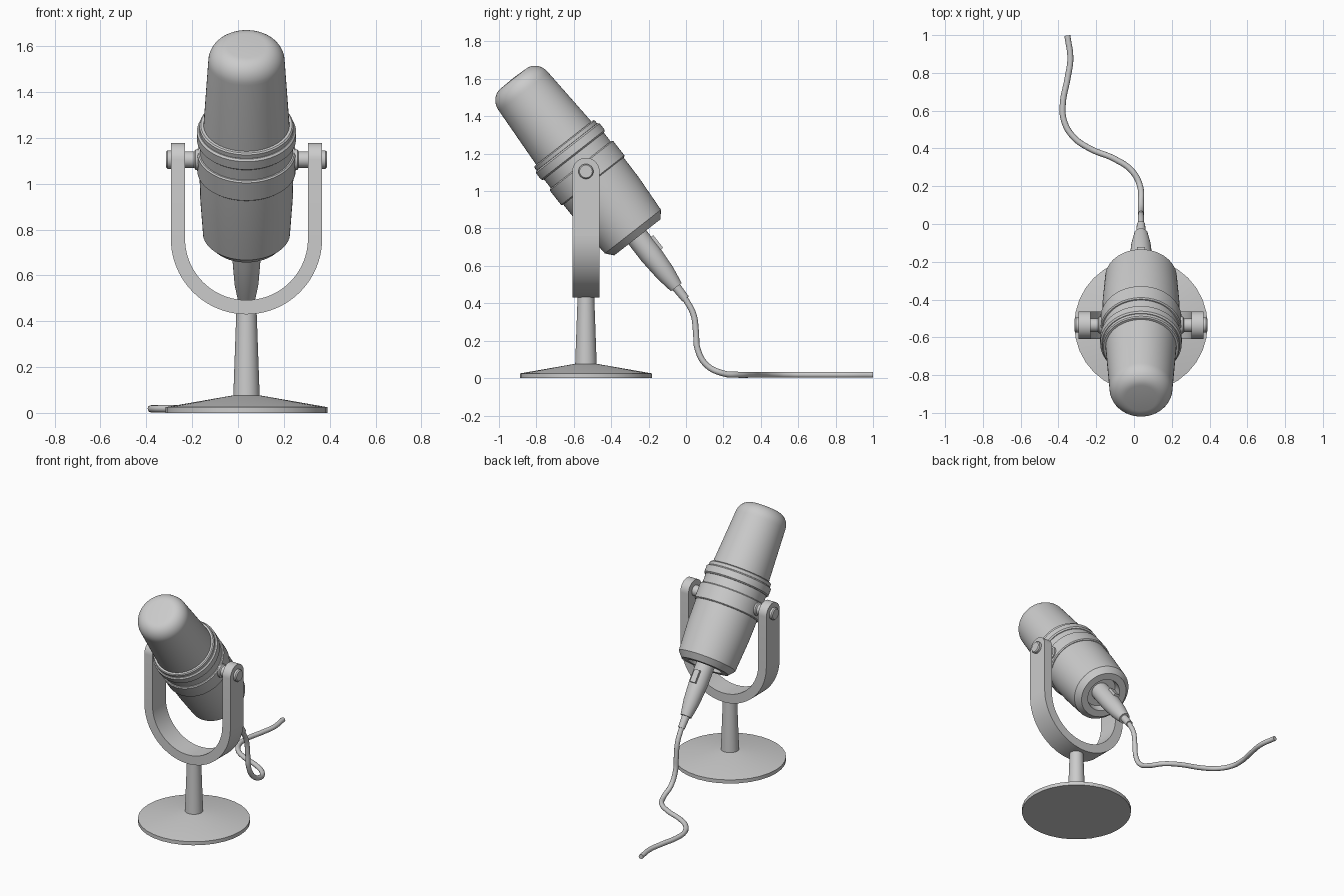
import bpy, bmesh
from math import sin, cos, pi, radians
from mathutils import Matrix, Vector

cube = bpy.data.objects.get("Cube")
if cube:
    bpy.data.objects.remove(cube, do_unlink=True)

grey = bpy.data.materials.new("plain_grey")
grey.use_nodes = True
grey.diffuse_color = (0.6, 0.6, 0.6, 1)
grey.node_tree.nodes["Principled BSDF"].inputs["Base Color"].default_value = (0.6, 0.6, 0.6, 1)

CX, CY, PIVOT_Z = 0.037, -0.535, 1.105
STAND = Matrix.Translation((CX, CY, 0))
PIVOT = Matrix.Translation((CX, CY, PIVOT_Z))
TILT = PIVOT @ Matrix.Rotation(radians(38), 4, 'X')


def smooth(obj, angle=30):
    bpy.ops.object.select_all(action='DESELECT')
    obj.select_set(True)
    bpy.context.view_layer.objects.active = obj
    bpy.ops.object.shade_smooth_by_angle(angle=radians(angle))


def finish(name, bm, matrix):
    bmesh.ops.remove_doubles(bm, verts=bm.verts, dist=1e-5)
    bmesh.ops.recalc_face_normals(bm, faces=bm.faces)
    bm.transform(matrix)
    mesh = bpy.data.meshes.new(name)
    bm.to_mesh(mesh)
    bm.free()
    mesh.materials.append(grey)
    obj = bpy.data.objects.new(name, mesh)
    bpy.context.collection.objects.link(obj)
    smooth(obj)
    return obj


def lathe(name, profile, matrix, sides=64):
    """Spin (radius, height) points around local z."""
    bm = bmesh.new()
    verts = [bm.verts.new((r, 0, h)) for r, h in profile]
    edges = [bm.edges.new(pair) for pair in zip(verts, verts[1:])]
    bmesh.ops.spin(bm, geom=verts + edges, cent=(0, 0, 0), axis=(0, 0, 1),
                   angle=2 * pi, steps=sides, use_merge=True)
    return finish(name, bm, matrix)


def prism(name, points, offset, matrix):
    """Extrude a flat outline along the offset vector."""
    bm = bmesh.new()
    face = bm.faces.new([bm.verts.new(p) for p in points])
    top = bmesh.ops.extrude_face_region(bm, geom=[face])["geom"]
    bmesh.ops.translate(bm, vec=Vector(offset),
                        verts=[g for g in top if isinstance(g, bmesh.types.BMVert)])
    return finish(name, bm, matrix)


def ring(r, low, high, bevel=0.008, inner=0.15):
    """Profile of a band with softened edges."""
    return [(inner, low), (r - bevel, low), (r, low + bevel),
            (r, high - bevel), (r - bevel, high), (inner, high)]


# Base and post
lathe("base", [(0, 0), (0.353, 0), (0.353, 0.025), (0.055, 0.077), (0, 0.077)], STAND, 32)
lathe("post", [(0, 0.06), (0.058, 0.06), (0.044, 0.45), (0, 0.45)], STAND, 32)

# Yoke: half-round cradle and two arms with rounded tops
OUT, INN, ARC_Z, HALF = 0.33, 0.268, 0.76, 0.073
turn = [pi + pi * i / 40 for i in range(41)]
outline = [(OUT * cos(a), -HALF, ARC_Z + OUT * sin(a)) for a in turn]
outline += [(INN * cos(a), -HALF, ARC_Z + INN * sin(a)) for a in reversed(turn)]
prism("yoke_cradle", outline, (0, 2 * HALF, 0), STAND)
cap = [pi * i / 20 for i in range(21)]
for side, label in ((1, "left"), (-1, "right")):
    arm = [(side * INN, HALF * cos(a), PIVOT_Z + HALF * sin(a)) for a in cap]
    arm += [(side * INN, -HALF, ARC_Z), (side * INN, HALF, ARC_Z)]
    prism(label + "_yoke_arm", arm, (side * (OUT - INN), 0, 0), STAND)
    # Pivot pin with collar and outer knob
    pin = [(0, 0.18), (0.045, 0.18), (0.045, 0.222), (0.036, 0.228), (0.036, 0.325),
           (0.04, 0.325), (0.04, 0.344), (0.034, 0.351), (0, 0.351)]
    lathe(label + "_pivot_pin", pin, PIVOT @ Matrix.Rotation(side * pi / 2, 4, 'Y'), 32)

# Microphone head with a rounded crown
crown = [(0.085 + 0.082 * cos(a), 0.54 + 0.09 * sin(a)) for a in (pi * i / 20 for i in range(11))]
lathe("head", [(0, 0.1), (0.19, 0.1), (0.187, 0.2)] + crown + [(0, 0.633)], TILT)

# Bands around the middle
lathe("upper_ring", ring(0.216, 0.105, 0.165), TILT)
lathe("upper_ring_lip", ring(0.205, 0.16, 0.192, 0.006), TILT)
lathe("groove", ring(0.203, 0.03, 0.11, 0.002), TILT)
lathe("mount_band", ring(0.215, -0.065, 0.045, 0.006), TILT)

# Lower body with a recessed socket in its end
lathe("lower_body", [(0, -0.04), (0.205, -0.04), (0.203, -0.2), (0.19, -0.408),
                     (0.157, -0.447), (0.112, -0.447), (0.105, -0.39), (0, -0.39)], TILT)

# Cable connector, latch and strain relief
lathe("connector", [(0, -0.38), (0.06, -0.38), (0.061, -0.56), (0.052, -0.69),
                    (0.036, -0.785), (0, -0.785)], TILT, 32)
lathe("strain_relief", [(0, -0.77), (0.026, -0.77), (0.022, -0.865), (0, -0.865)], TILT, 24)
prism("connector_latch", [(-0.02, 0.04, -0.49), (0.02, 0.04, -0.49),
                          (0.02, 0.04, -0.575), (-0.02, 0.04, -0.575)], (0, 0.034, 0), TILT)

# Cable hanging down and winding across the floor
path = [(0.037, -0.01, 0.435), (0.037, 0.04, 0.34), (0.037, 0.053, 0.25),
        (0.037, 0.062, 0.155), (0.037, 0.11, 0.07), (0.032, 0.2, 0.025),
        (-0.01, 0.28, 0.018), (-0.1, 0.343, 0.018), (-0.235, 0.4, 0.018),
        (-0.32, 0.46, 0.018), (-0.37, 0.545, 0.018), (-0.377, 0.635, 0.018),
        (-0.352, 0.77, 0.018), (-0.337, 0.875, 0.018), (-0.353, 0.998, 0.018)]
curve = bpy.data.curves.new("cable", 'CURVE')
curve.dimensions = '3D'
curve.bevel_depth = 0.016
curve.bevel_resolution = 4
curve.resolution_u = 8
curve.use_fill_caps = True
curve.materials.append(grey)
spline = curve.splines.new('BEZIER')
spline.bezier_points.add(len(path) - 1)
for point, co in zip(spline.bezier_points, path):
    point.co = co
    point.handle_left_type = point.handle_right_type = 'AUTO'
cable = bpy.data.objects.new("cable", curve)
bpy.context.collection.objects.link(cable)
bpy.ops.object.select_all(action='DESELECT')
cable.select_set(True)
bpy.context.view_layer.objects.active = cable
bpy.ops.object.convert(target='MESH')
smooth(bpy.context.view_layer.objects.active, 50)
